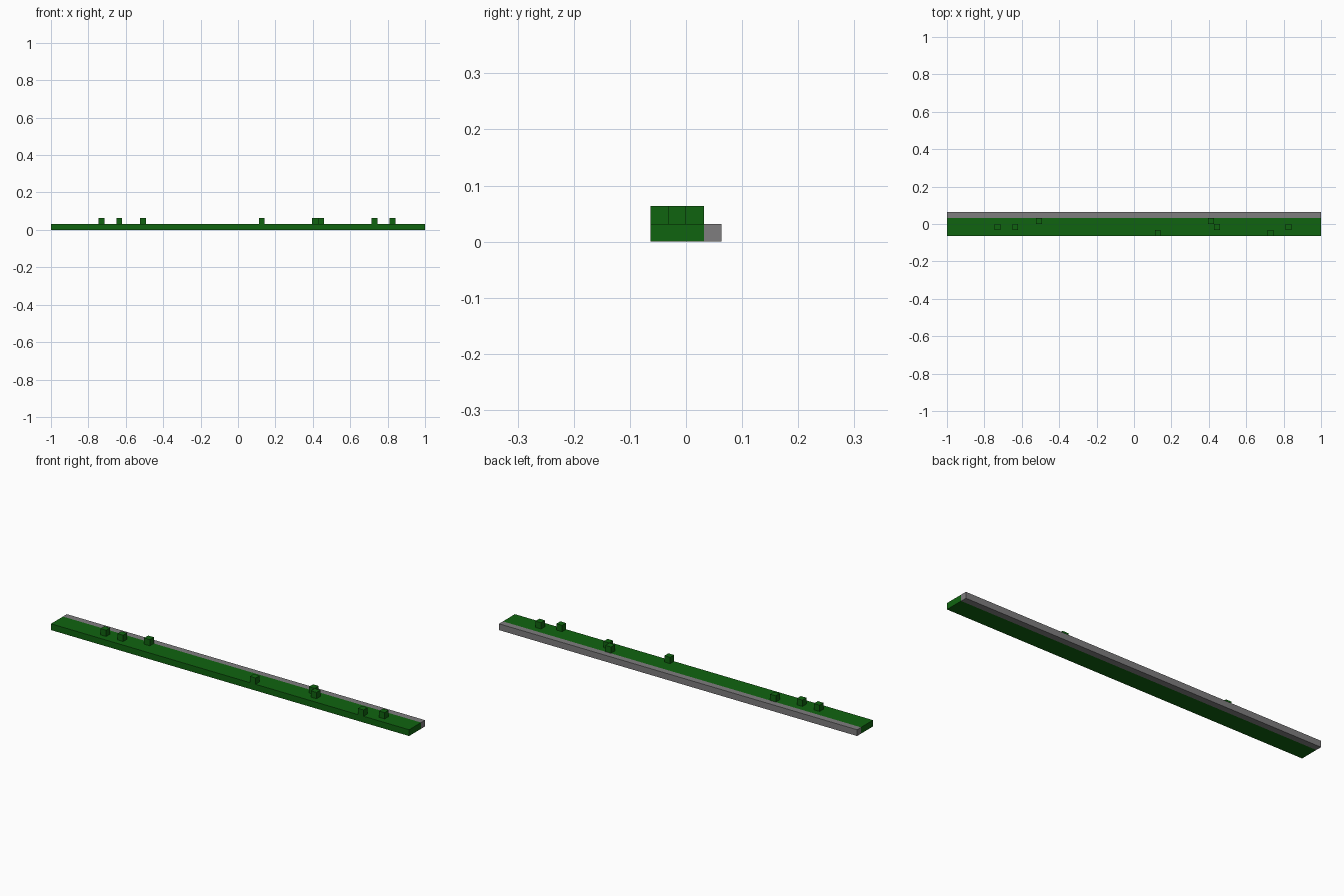
import bpy

default = bpy.data.objects.get("Cube")
if default:
    bpy.data.objects.remove(default, do_unlink=True)

# The strip is laid out on a grid, 63 cells long and 4 cells wide
U = 2 / 63


def material(name, colour):
    mat = bpy.data.materials.new(name)
    mat.use_nodes = True
    mat.diffuse_color = (*colour, 1)
    mat.node_tree.nodes["Principled BSDF"].inputs["Base Color"].default_value = (*colour, 1)
    return mat


green = material("grass green", (0.005, 0.127, 0.005))
grey = material("stone grey", (0.21, 0.205, 0.21))


def block(name, centre, size, mat):
    """Box with centre and size given in grid cells."""
    bpy.ops.mesh.primitive_cube_add(size=1, location=[c * U for c in centre])
    obj = bpy.context.object
    obj.name = name
    obj.scale = [s * U for s in size]
    bpy.ops.object.transform_apply(location=False, rotation=False, scale=True)
    obj.data.materials.append(mat)
    return obj


# Long grass bed with a stone kerb along the back
block("grass_bed", (0, -0.5, 0.5), (63, 3, 1), green)
block("kerb", (0, 1.5, 0.5), (63, 1, 1), grey)

# Small shrubs scattered over the three rows of the bed
rows = {
    "front": (-1.5, (4, 23)),
    "middle": (-0.5, (-23, -20, 14, 26)),
    "rear": (0.5, (-16, 13)),
}
for row, (y, columns) in rows.items():
    for i, x in enumerate(columns, 1):
        block(f"{row}_shrub_{i}", (x, y, 1.5), (1, 1, 1), green)
